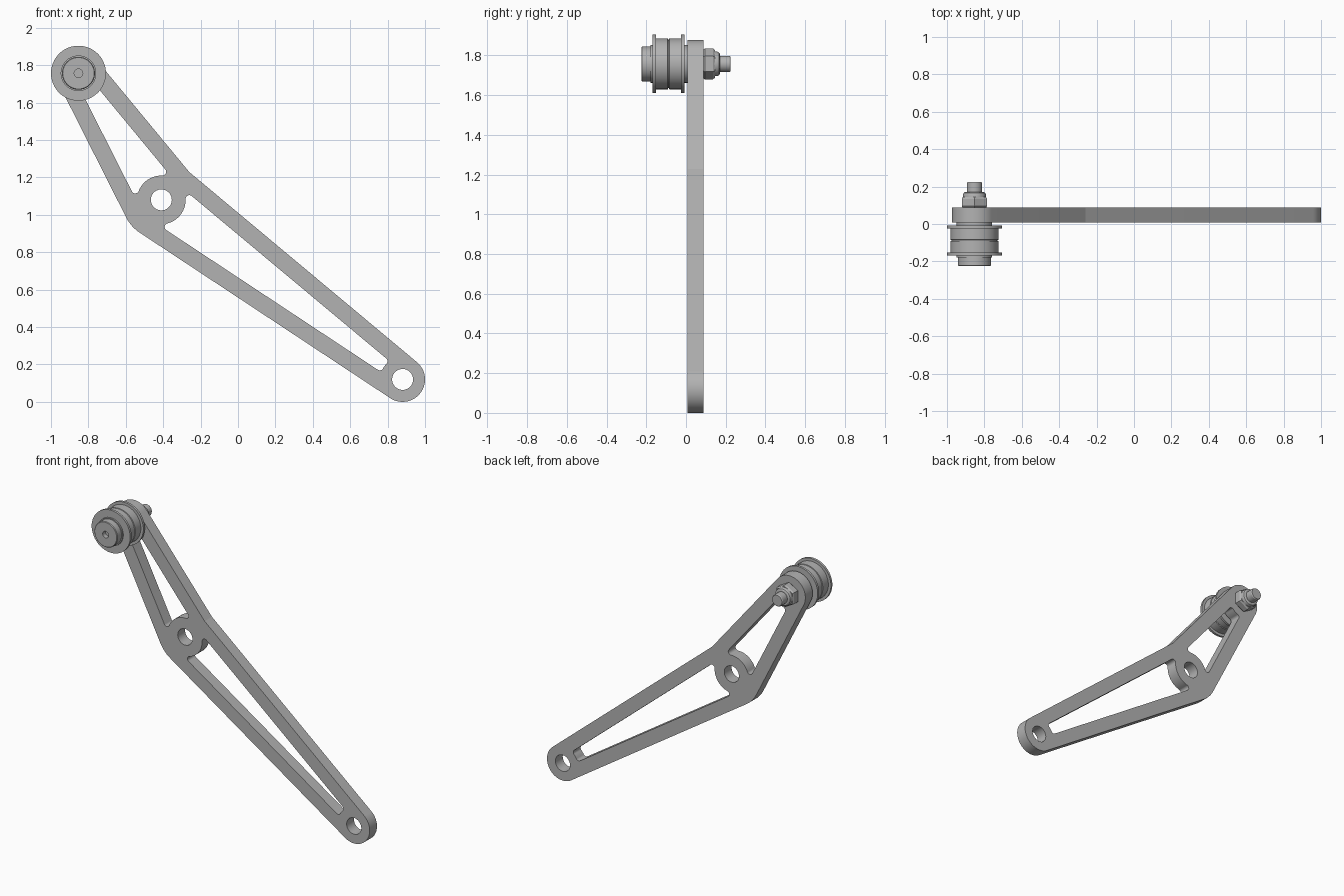
import bpy, bmesh, math
from mathutils import Vector

cube = bpy.data.objects.get("Cube")
if cube:
    bpy.data.objects.remove(cube)

steel = bpy.data.materials.new("steel_grey")
steel.use_nodes = True
GREY = (0.45, 0.45, 0.45, 1)
steel.diffuse_color = GREY
steel.node_tree.nodes["Principled BSDF"].inputs["Base Color"].default_value = GREY

# Pivot centres in the x-z plane: (centre, outer radius, ring radius beside pockets)
TOP = (Vector((-0.853, 1.757)), 0.12, 0.12)
HUB = (Vector((-0.41, 1.08)), 0.21, 0.13)
END = (Vector((0.88, 0.12)), 0.12, 0.12)
RAIL = 0.09      # width of the side rails
FILLET = 0.02    # pocket corner radius
FRONT, BACK = 0.008, 0.088
HOLE = 0.056


def unit(a):
    return Vector((math.cos(a), math.sin(a)))


def angle(v):
    return math.atan2(v.y, v.x)


def arc(centre, r, a0, a1):
    """Points along the shorter way from a0 to a1."""
    sweep = (a1 - a0 + math.pi) % math.tau - math.pi
    n = 3 + int(abs(sweep) * 9)
    return [centre + r * unit(a0 + sweep * i / n) for i in range(n + 1)]


def tangent(a, b):
    """Angle of the outward normal of the tangent line from circle a to b."""
    d = b[0] - a[0]
    return angle(d) - math.acos((a[1] - b[1]) / d.length)


def outline(circles):
    pts = []
    for i, c in enumerate(circles):
        before, after = circles[i - 1], circles[(i + 1) % len(circles)]
        pts += arc(c[0], c[1], tangent(before, c), tangent(c, after))
    return pts


def corner(circle, n, side):
    """Centre of the fillet between a rail and a pivot ring."""
    c, r, ring = circle
    off = r - RAIL - FILLET
    along = math.sqrt((ring + FILLET) ** 2 - off ** 2)
    return c + off * unit(n) + side * along * unit(n + math.pi / 2)


def pocket(p, q):
    pts = []
    for a, b in ((p, q), (q, p)):
        n = tangent(a, b)
        ca, cb = corner(a, n, 1), corner(b, n, -1)
        following = corner(b, tangent(b, a), 1)
        pts += arc(ca, FILLET, angle(a[0] - ca), n)
        pts += arc(cb, FILLET, n, angle(b[0] - cb))
        pts += arc(b[0], b[2], angle(cb - b[0]), angle(following - b[0]))[1:-1]
    return pts


def circle(c, r, n=40):
    return [c + r * unit(math.tau * i / n) for i in range(n)]


def finish(name, bm):
    bmesh.ops.remove_doubles(bm, verts=bm.verts[:], dist=1e-5)
    bmesh.ops.recalc_face_normals(bm, faces=bm.faces[:])
    mesh = bpy.data.meshes.new(name)
    bm.to_mesh(mesh)
    bm.free()
    mesh.materials.append(steel)
    ob = bpy.data.objects.new(name, mesh)
    bpy.context.collection.objects.link(ob)
    bpy.ops.object.select_all(action="DESELECT")
    ob.select_set(True)
    bpy.context.view_layer.objects.active = ob
    bpy.ops.object.shade_smooth_by_angle(angle=math.radians(30))
    return ob


def plate(name, loops):
    bm = bmesh.new()
    for pts in loops:
        vs = [bm.verts.new((p.x, FRONT, p.y)) for p in pts]
        for i, v in enumerate(vs):
            bm.edges.new((vs[i - 1], v))
    bmesh.ops.remove_doubles(bm, verts=bm.verts[:], dist=1e-5)
    bmesh.ops.triangle_fill(bm, edges=bm.edges[:], use_beauty=True, normal=(0, -1, 0))
    ext = bmesh.ops.extrude_face_region(bm, geom=bm.faces[:], use_keep_orig=True)
    moved = [g for g in ext["geom"] if isinstance(g, bmesh.types.BMVert)]
    bmesh.ops.translate(bm, verts=moved, vec=(0, BACK - FRONT, 0))
    return finish(name, bm)


def turned(name, profile, sides=64):
    """Revolve (radius, y) points about the top pivot's axis."""
    bm = bmesh.new()
    x, z = TOP[0]
    vs = [bm.verts.new((x, y, z + r)) for r, y in profile]
    es = [bm.edges.new(pair) for pair in zip(vs, vs[1:])]
    bmesh.ops.spin(bm, geom=vs + es, cent=(x, 0, z), axis=(0, 1, 0),
                   angle=math.tau, steps=sides, use_duplicate=False)
    return finish(name, bm)


# Bell-crank arm with two pockets and two pivot holes
plate("arm", [outline([END, HUB, TOP, HUB]), pocket(END, HUB), pocket(HUB, TOP),
              circle(HUB[0], HOLE), circle(END[0], HOLE)])

# Bolt head with a round socket
turned("bolt_head", [(0, -0.195), (0.023, -0.195), (0.023, -0.225), (0.084, -0.225),
                     (0.088, -0.221), (0.088, -0.176), (0, -0.176)])

# Bearing collars on both sides of the roller
for name, y0, y1 in (("front_collar", -0.178, -0.165), ("rear_collar", -0.012, FRONT)):
    turned(name, [(0, y0), (0.095, y0), (0.095, y1), (0, y1)])

# Flanged roller, mirrored about a fine central groove
MID = -0.088
half = [(0, -0.08), (0.147, -0.08), (0.147, -0.064), (0.128, -0.064),
        (0.128, -0.004), (0.122, -0.002)]
turned("roller", [(r, MID + d) for r, d in half] + [(r, MID - d) for r, d in reversed(half)])

# Lock nut: chamfered hexagon with a domed collar
turned("nut_hexagon", [(0, BACK), (0.072, BACK), (0.078, 0.095), (0.078, 0.135),
                       (0.071, 0.145), (0, 0.145)], sides=6)
turned("nut_collar", [(0, 0.14), (0.062, 0.14), (0.062, 0.156), (0.058, 0.166),
                      (0.05, 0.171), (0, 0.171)])

# Threaded end of the bolt
turned("bolt_stud", [(0, FRONT), (0.041, FRONT), (0.041, 0.219), (0.037, 0.225), (0, 0.225)])
